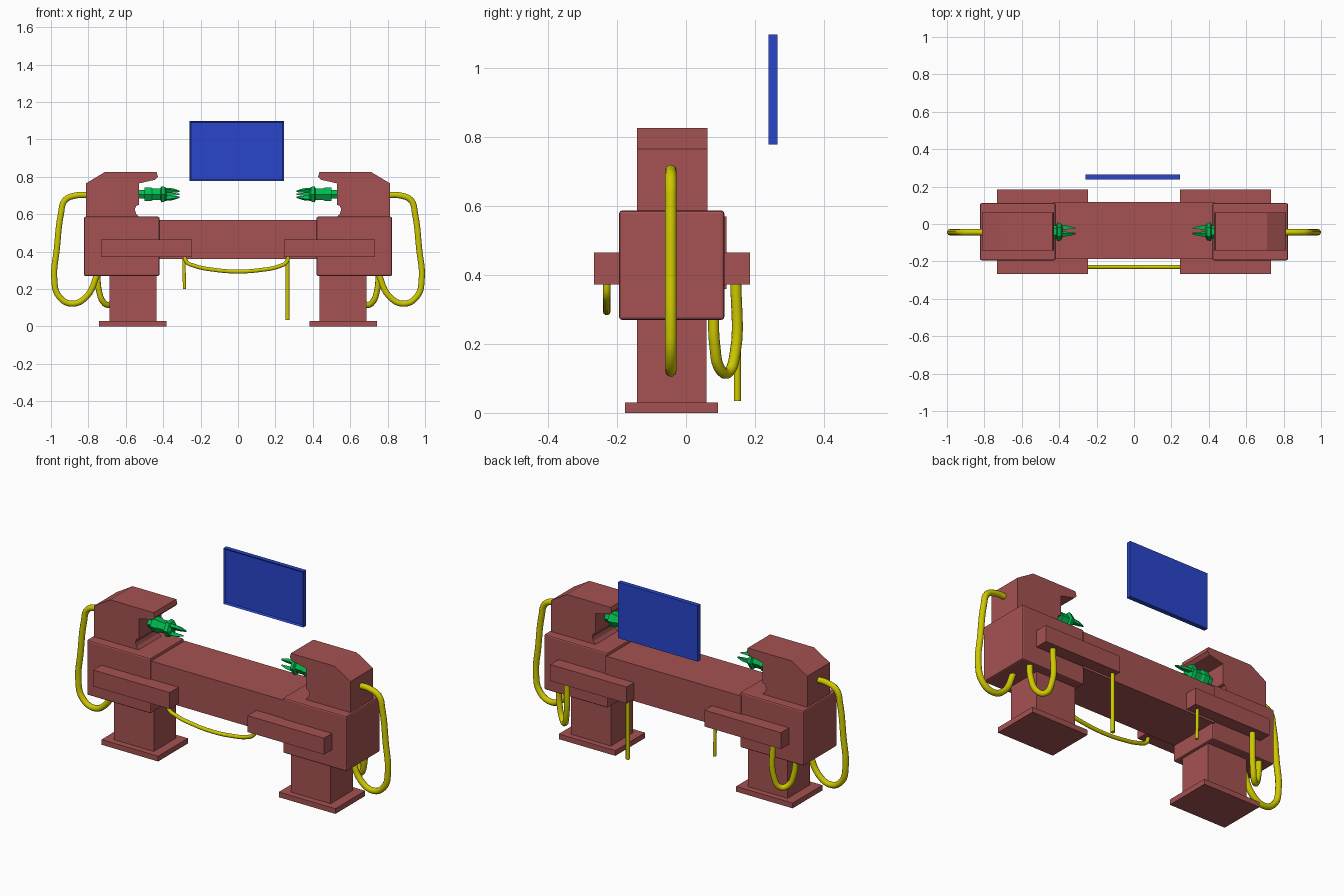
import bpy, bmesh, math
from mathutils import Vector

if "Cube" in bpy.data.objects:
    bpy.data.objects.remove(bpy.data.objects["Cube"])


def material(name, rgb):
    m = bpy.data.materials.new(name)
    m.diffuse_color = (*rgb, 1)
    m.use_nodes = True
    m.node_tree.nodes["Principled BSDF"].inputs["Base Color"].default_value = m.diffuse_color
    return m


RED = material("red_paint", (0.38, 0.085, 0.085))
GREEN = material("green_metal", (0.0, 0.5, 0.08))
BLUE = material("blue_panel", (0.022, 0.06, 0.6))
YELLOW = material("yellow_hose", (0.62, 0.58, 0.0))


def finish(name, bm, mat):
    bmesh.ops.recalc_face_normals(bm, faces=bm.faces)
    me = bpy.data.meshes.new(name)
    bm.to_mesh(me)
    bm.free()
    ob = bpy.data.objects.new(name, me)
    bpy.context.collection.objects.link(ob)
    me.materials.append(mat)
    return ob


def box(name, x, y, z, mat=RED, bevel=0):
    bm = bmesh.new()
    bmesh.ops.create_cube(bm, size=1)
    for v in bm.verts:
        v.co = [r[0] + (c + 0.5) * (r[1] - r[0]) for c, r in zip(v.co, (x, y, z))]
    ob = finish(name, bm, mat)
    if bevel:
        b = ob.modifiers.new("bevel", "BEVEL")
        b.width, b.segments = bevel, 2
    return ob


def prism(name, profile, y0, y1, mat):
    bm = bmesh.new()
    f = bm.faces.new([bm.verts.new((x, y0, z)) for x, z in profile])
    ext = bmesh.ops.extrude_face_region(bm, geom=[f])
    for v in ext["geom"]:
        if isinstance(v, bmesh.types.BMVert):
            v.co.y = y1
    return finish(name, bm, mat)


def hose(name, points, radius):
    cu = bpy.data.curves.new(name, "CURVE")
    cu.dimensions = "3D"
    cu.bevel_depth, cu.bevel_resolution = radius, 3
    cu.resolution_u, cu.use_fill_caps = 6, True
    sp = cu.splines.new("BEZIER")
    sp.bezier_points.add(len(points) - 1)
    for bp, p in zip(sp.bezier_points, points):
        bp.co = p
        bp.handle_left_type = bp.handle_right_type = "AUTO"
    ob = bpy.data.objects.new(name, cu)
    bpy.context.collection.objects.link(ob)
    cu.materials.append(YELLOW)
    bpy.ops.object.select_all(action="DESELECT")
    ob.select_set(True)
    bpy.context.view_layer.objects.active = ob
    bpy.ops.object.convert(target="MESH")
    bpy.ops.object.shade_smooth_by_angle(angle=math.radians(40))


def chuck(name, s):
    # stepped hexagonal body along x with three tapered jaws
    bm = bmesh.new()
    cy, cz = -0.042, 0.707
    rings = [(0.53, 0), (0.53, 0.026), (0.50, 0.026), (0.50, 0.042), (0.465, 0.042),
             (0.455, 0.035), (0.415, 0.035), (0.41, 0.05), (0.39, 0.045),
             (0.38, 0.026), (0.38, 0)]
    prev = None
    for x, r in rings:
        ring = [bm.verts.new((s * x, cy + max(r, 1e-4) * math.cos(i * math.pi / 3),
                              cz + max(r, 1e-4) * math.sin(i * math.pi / 3)))
                for i in range(6)]
        if prev:
            for i in range(6):
                bm.faces.new((prev[i], prev[i - 1], ring[i - 1], ring[i]))
        prev = ring
    bmesh.ops.remove_doubles(bm, verts=bm.verts, dist=0.0005)
    for k in range(3):
        a = k * 2 * math.pi / 3
        out, side = Vector((0, math.cos(a), math.sin(a))), Vector((0, -math.sin(a), math.cos(a)))
        sections = [(0.40, 0.012, 0.036, 0.010), (0.35, 0.014, 0.032, 0.008),
                    (0.312, 0.015, 0.021, 0.003)]
        last = None
        for x, r0, r1, w in sections:
            c = Vector((s * x, cy, cz))
            quad = [bm.verts.new(c + out * r + side * d)
                    for r, d in ((r0, -w), (r1, -w), (r1, w), (r0, w))]
            if last:
                for i in range(4):
                    bm.faces.new((last[i], last[i - 1], quad[i - 1], quad[i]))
            else:
                bm.faces.new(quad)
            last = quad
        bm.faces.new(last)
    return finish(name, bm, GREEN)


# central beam
box("bed_beam", (-0.43, 0.43), (-0.187, 0.117), (0.36, 0.57))

head = [(0.813, 0.58), (0.813, 0.765), (0.712, 0.826), (0.435, 0.826), (0.428, 0.80),
        (0.442, 0.785), (0.53, 0.765), (0.53, 0.65), (0.545, 0.645), (0.552, 0.625),
        (0.545, 0.603), (0.525, 0.58)]

for s, side in ((-1, "left"), (1, "right")):
    def span(a, b):
        return tuple(sorted((s * a, s * b)))

    # pedestal, housing and head
    box(f"{side}_foot", span(0.383, 0.742), (-0.177, 0.093), (0, 0.03))
    box(f"{side}_leg", span(0.435, 0.687), (-0.142, 0.06), (0.02, 0.29))
    box(f"{side}_housing", span(0.42, 0.824), (-0.194, 0.111), (0.27, 0.587), bevel=0.008)
    prism(f"{side}_head", [(s * x, z) for x, z in head], -0.142, 0.062, RED)
    chuck(f"{side}_chuck", s)

    # rails on both faces of the housing
    box(f"{side}_front_rail", span(0.247, 0.732), (-0.267, -0.18), (0.372, 0.466))
    box(f"{side}_back_rail", span(0.247, 0.732), (0.10, 0.185), (0.372, 0.466))

    # outer hose looping from head to housing underside
    path = [(0.80, 0.703), (0.87, 0.70), (0.925, 0.675), (0.947, 0.60), (0.968, 0.42),
            (0.982, 0.25), (0.96, 0.165), (0.89, 0.122), (0.81, 0.16), (0.75, 0.285)]
    hose(f"{side}_outer_hose", [(s * x, -0.044, z) for x, z in path], 0.017)

    # back hose from rail to housing underside
    path = [(0.75, 0.08, 0.29), (0.745, 0.083, 0.20), (0.715, 0.10, 0.125),
            (0.685, 0.122, 0.117), (0.66, 0.142, 0.17), (0.653, 0.145, 0.385)]
    hose(f"{side}_back_hose", [(s * x, y, z) for x, y, z in path], 0.016)

# hanging cables and slack front cable
hose("right_hanging_cable", [(0.265, 0.149, 0.38), (0.265, 0.149, 0.035)], 0.011)
hose("left_hanging_cable", [(-0.29, 0.149, 0.38), (-0.286, 0.149, 0.20)], 0.009)
hose("front_cable", [(x, -0.23, z) for x, z in (
    (-0.287, 0.385), (-0.275, 0.345), (-0.235, 0.325), (-0.12, 0.302), (0, 0.294),
    (0.12, 0.302), (0.22, 0.322), (0.26, 0.345), (0.27, 0.385))], 0.011)

# floating display with a shallow recessed front
display = box("display_panel", (-0.26, 0.247), (0.239, 0.265), (0.778, 1.098), BLUE)
bm = bmesh.new()
bm.from_mesh(display.data)
bm.normal_update()
front = [f for f in bm.faces if f.normal.y < -0.9]
bmesh.ops.inset_region(bm, faces=front, thickness=0.012)
for v in front[0].verts:
    v.co.y += 0.008
bm.to_mesh(display.data)
bm.free()
